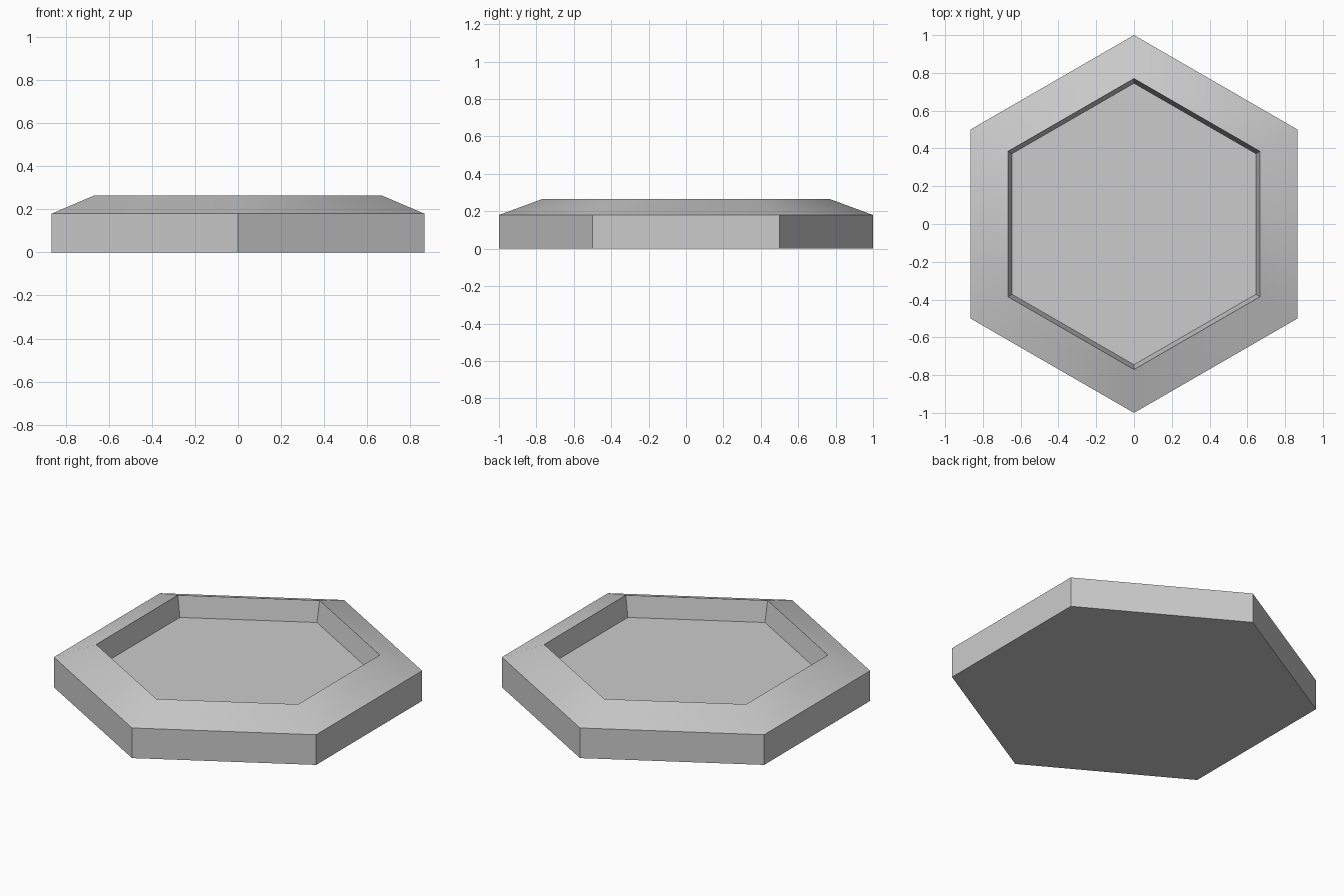
import bpy, bmesh, math

if "Cube" in bpy.data.objects:
    bpy.data.objects.remove(bpy.data.objects["Cube"])

# Closed profile of the tray, from underside to recessed floor: (corner radius, height)
PROFILE = [(1.0, 0.0), (1.0, 0.18), (0.77, 0.265), (0.745, 0.143)]
SIDES = 6

grey = bpy.data.materials.new("plain grey")
grey.diffuse_color = (0.6, 0.6, 0.6, 1)
grey.use_nodes = True
grey.node_tree.nodes["Principled BSDF"].inputs["Base Color"].default_value = grey.diffuse_color

bm = bmesh.new()
rings = []
for r, z in PROFILE:
    angles = [math.pi / 2 + i * 2 * math.pi / SIDES for i in range(SIDES)]
    rings.append([bm.verts.new((r * math.cos(a), r * math.sin(a), z)) for a in angles])

# Outer wall, sloped rim and inner wall
for low, high in zip(rings, rings[1:]):
    for i in range(SIDES):
        j = (i + 1) % SIDES
        bm.faces.new((low[i], low[j], high[j], high[i]))

# Underside and recessed floor
bm.faces.new(rings[0][::-1])
bm.faces.new(rings[-1])

mesh = bpy.data.meshes.new("hexagonal_tray")
bm.to_mesh(mesh)
bm.free()
mesh.materials.append(grey)
tray = bpy.data.objects.new("hexagonal_tray", mesh)
bpy.context.collection.objects.link(tray)

# Blend the sloped rim panels, keep the hard edges
bpy.context.view_layer.objects.active = tray
tray.select_set(True)
bpy.ops.object.shade_smooth_by_angle(angle=math.radians(30))
